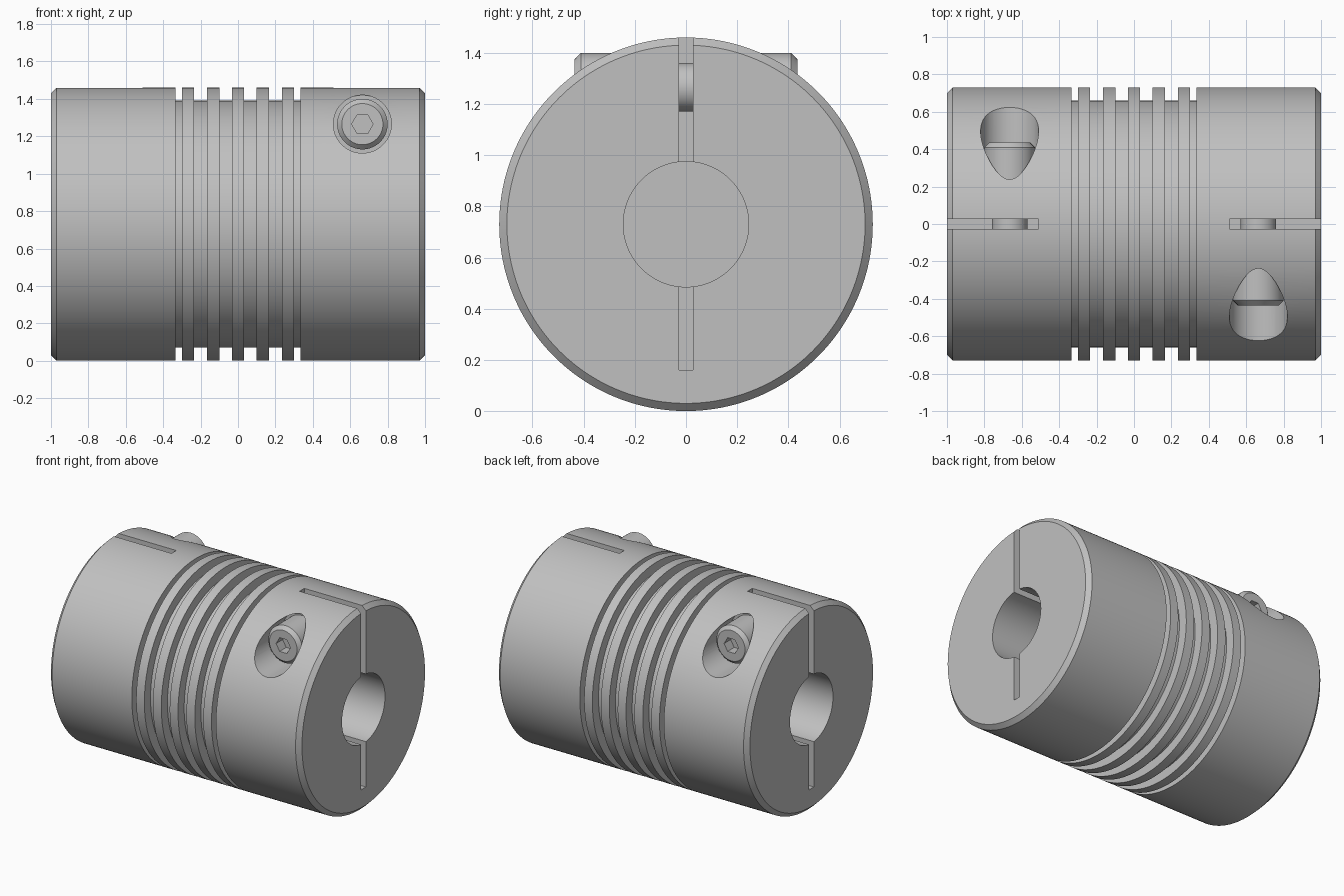
import bpy
import bmesh
from math import pi, cos, sin, radians
from mathutils import Matrix, Vector

default = bpy.data.objects.get("Cube")
if default:
    bpy.data.objects.remove(default, do_unlink=True)

R = 0.73           # outer radius, also the height of the axis
CLAMP_X = 0.665    # clamp screw position
CLAMP_Z = 1.265

grey = bpy.data.materials.new("machined_grey")
grey.use_nodes = True
colour = (0.53, 0.53, 0.53, 1)
grey.diffuse_color = colour
grey.node_tree.nodes["Principled BSDF"].inputs["Base Color"].default_value = colour


def make_object(name, bm):
    bmesh.ops.recalc_face_normals(bm, faces=bm.faces)
    mesh = bpy.data.meshes.new(name)
    bm.to_mesh(mesh)
    bm.free()
    mesh.materials.append(grey)
    obj = bpy.data.objects.new(name, mesh)
    bpy.context.collection.objects.link(obj)
    return obj


def lathe(name, profile, matrix, sides=128):
    """Turn (height, radius) points round local z and cap both ends."""
    bm = bmesh.new()
    rings = [[bm.verts.new((r * cos(2 * pi * i / sides), r * sin(2 * pi * i / sides), h))
              for i in range(sides)] for h, r in profile]
    for a, b in zip(rings, rings[1:]):
        for i in range(sides):
            j = (i + 1) % sides
            bm.faces.new((a[i], a[j], b[j], b[i]))
    bm.faces.new(rings[0])
    bm.faces.new(rings[-1])
    bm.transform(matrix)
    return make_object(name, bm)


def box(name, low, high):
    low, high = Vector(low), Vector(high)
    bm = bmesh.new()
    bmesh.ops.create_cube(bm, size=1)
    bm.transform(Matrix.Translation((low + high) / 2) @ Matrix.Diagonal((high - low).to_4d()))
    return make_object(name, bm)


def activate(obj):
    bpy.ops.object.select_all(action="DESELECT")
    obj.select_set(True)
    bpy.context.view_layer.objects.active = obj


def cut(obj, cutter):
    activate(obj)
    mod = obj.modifiers.new("cut", "BOOLEAN")
    mod.operation = "DIFFERENCE"
    mod.solver = "EXACT"
    mod.object = cutter
    bpy.ops.object.modifier_apply(modifier=mod.name)
    bpy.data.objects.remove(cutter, do_unlink=True)


def smooth(obj):
    activate(obj)
    bpy.ops.object.shade_smooth_by_angle(angle=radians(20))


# Grooved body with chamfered ends
along_x = Matrix.Translation((0, 0, R)) @ Matrix.Rotation(pi / 2, 4, "Y")
profile = [(-1, R - 0.03), (-0.97, R)]
grooves = [(-0.335, -0.3), (-0.235, -0.167), (-0.1, -0.033),
           (0.033, 0.1), (0.167, 0.235), (0.3, 0.335)]
for start, end in grooves:
    profile += [(start, R), (start, 0.66), (end, 0.66), (end, R)]
profile += [(0.97, R), (1, R - 0.03)]
body = lathe("coupling_body", profile, along_x, 192)

for side, label in ((1, "left"), (-1, "right")):
    # Each hub is the other turned half way round the vertical
    turn = Matrix.Rotation(0 if side == 1 else pi, 4, "Z")
    screw_frame = turn @ Matrix.Translation((CLAMP_X, 0, CLAMP_Z)) @ Matrix.Rotation(pi / 2, 4, "X")

    # Shaft bore, clamp slot and screw recess
    ends = sorted((side * 0.35, side * 1.1))
    cut(body, lathe("bore_cutter", [(e, 0.245) for e in ends], along_x, 96))
    ends = sorted((side * 0.51, side * 1.1))
    cut(body, box("slot_cutter", (ends[0], -0.027, 0.16), (ends[1], 0.027, 1.6)))
    cut(body, lathe("recess_cutter", [(0.22, 0.155), (0.9, 0.155)], screw_frame, 64))

    # Clamp screw: shank, head with chamfered rim, hex socket
    screw = lathe(label + "_clamp_screw",
                  [(-0.2, 0.095), (0.215, 0.095), (0.215, 0.135), (0.41, 0.135), (0.435, 0.11)],
                  screw_frame, 64)
    cut(screw, lathe("socket_cutter", [(0.36, 0.057), (0.5, 0.057)], screw_frame, 6))
    smooth(screw)

smooth(body)
